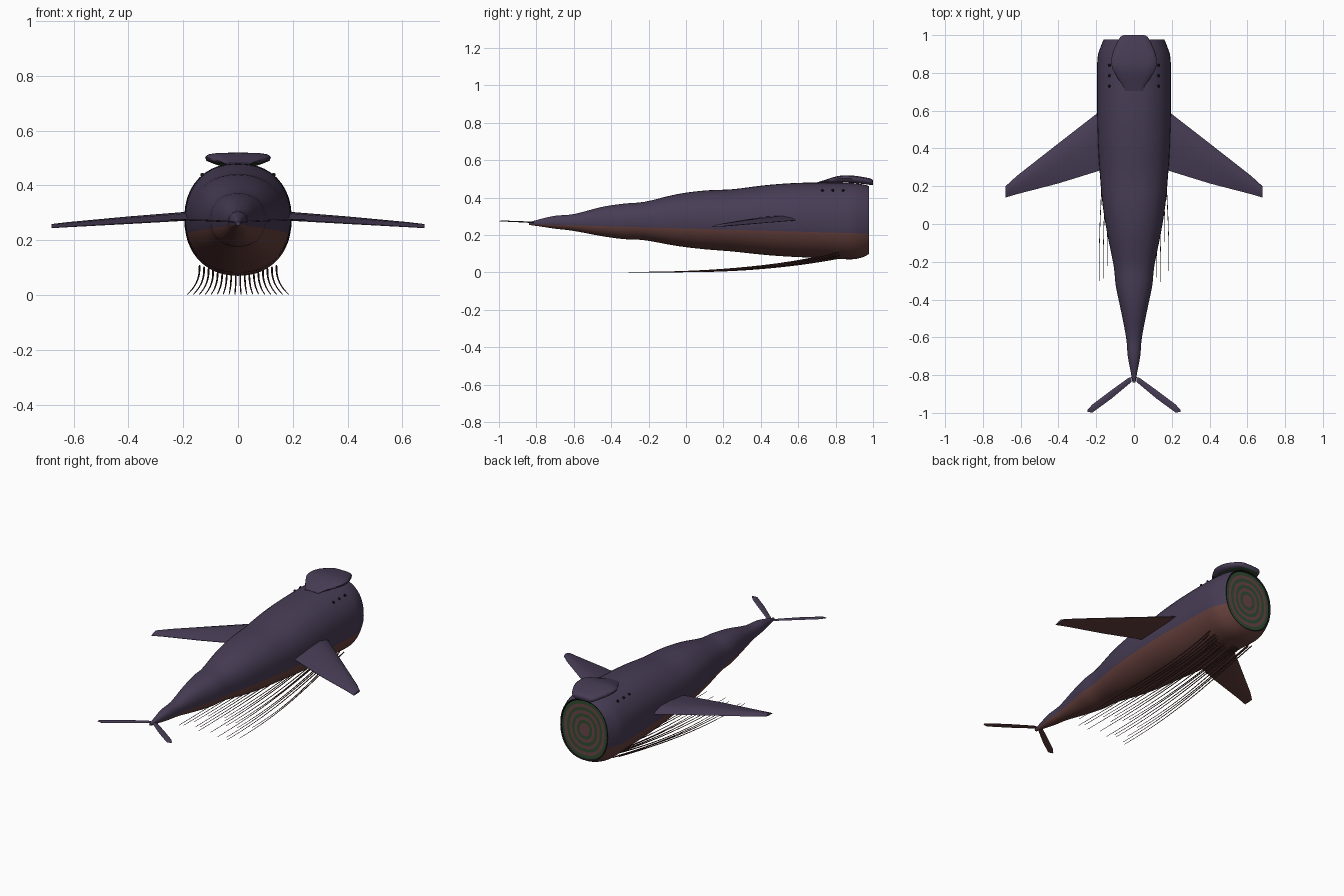
import bpy, bmesh, random
from math import sin, cos, asin, pi, copysign
from mathutils import Vector

random.seed(4)
if "Cube" in bpy.data.objects:
    bpy.data.objects.remove(bpy.data.objects["Cube"])


def material(name, rgb):
    m = bpy.data.materials.new(name)
    m.use_nodes = True
    m.diffuse_color = (*rgb, 1)
    m.node_tree.nodes["Principled BSDF"].inputs["Base Color"].default_value = (*rgb, 1)
    return m


PURPLE = material("dusky purple skin", (0.064, 0.046, 0.092))
BROWN = material("red brown belly", (0.135, 0.053, 0.047))
BLACK = material("near black", (0.006, 0.005, 0.006))
STRAND = material("dark brown strands", (0.08, 0.03, 0.027))
GREEN = material("dark green flesh", (0.03, 0.07, 0.03))
PINK = material("dull pink flesh", (0.14, 0.06, 0.065))


def finish(name, bm, mats, angle=40):
    bmesh.ops.recalc_face_normals(bm, faces=bm.faces)
    me = bpy.data.meshes.new(name)
    bm.to_mesh(me)
    bm.free()
    ob = bpy.data.objects.new(name, me)
    bpy.context.collection.objects.link(ob)
    for m in mats:
        me.materials.append(m)
    bpy.ops.object.select_all(action="DESELECT")
    bpy.context.view_layer.objects.active = ob
    ob.select_set(True)
    bpy.ops.object.shade_smooth_by_angle(angle=angle * pi / 180)


def loft(bm, rings, rule, caps=(True, True)):
    """Skin closed rings of points; rule(ring, side) gives the material index."""
    vs = [[bm.verts.new(p) for p in r] for r in rings]
    n = len(vs[0])
    for k, (a, b) in enumerate(zip(vs, vs[1:])):
        for i in range(n):
            j = (i + 1) % n
            bm.faces.new((a[i], a[j], b[j], b[i])).material_index = rule(k, i)
    for use, ring, k in zip(caps, (vs[0], vs[-1]), (0, len(vs) - 2)):
        if use:
            bm.faces.new(ring).material_index = rule(k, 0)


def smooth_path(pts, steps):
    """Catmull-Rom samples through the points."""
    p = [Vector(q) for q in pts]
    p = [p[0]] + p + [p[-1]]
    out = []
    for a, b, c, d in zip(p, p[1:], p[2:], p[3:]):
        for s in range(steps):
            t = s / steps
            out.append(0.5 * (2 * b + (c - a) * t + (2 * a - 5 * b + 4 * c - d) * t * t
                              + (3 * b - a - 3 * c + d) * t ** 3))
    return out + [p[-1]]


# Body: stations of (y, top, bottom, half width)
stations = [(-0.84, 0.268, 0.254, 0.008), (-0.78, 0.285, 0.246, 0.018),
            (-0.70, 0.303, 0.234, 0.033), (-0.60, 0.312, 0.222, 0.042),
            (-0.45, 0.350, 0.194, 0.071), (-0.33, 0.368, 0.178, 0.096),
            (-0.22, 0.378, 0.172, 0.108), (-0.05, 0.418, 0.142, 0.142),
            (0.10, 0.438, 0.124, 0.166), (0.25, 0.445, 0.112, 0.180),
            (0.42, 0.466, 0.094, 0.191), (0.58, 0.478, 0.083, 0.195),
            (0.75, 0.481, 0.077, 0.196), (0.88, 0.478, 0.070, 0.193),
            (0.94, 0.472, 0.080, 0.176), (0.978, 0.462, 0.098, 0.160)]
HALF = 24
FULLNESS = 0.91


def power(v, e):
    return copysign(abs(v) ** e, v)


def section(y, top, bottom, w, scale=1.0):
    """Slightly squared oval whose points meet the belly colour line."""
    c, h = (top + bottom) / 2, (top - bottom) / 2
    line = 0.235 - 0.028 * y
    a0 = asin(power(max(-0.9, min(0.9, (line - c) / h)), 1 / FULLNESS))
    angles = [a0 + (pi - 2 * a0) * i / HALF for i in range(HALF)]
    angles += [pi - a0 + (pi + 2 * a0) * i / HALF for i in range(HALF)]
    return [(w * scale * power(cos(a), FULLNESS), y,
             c + h * scale * power(sin(a), FULLNESS)) for a in angles]


bm = bmesh.new()
loft(bm, [section(*p) for p in smooth_path(stations, 4)],
     lambda k, i: int(i >= HALF), (True, False))
finish("body", bm, [PURPLE, BROWN])

# Mouth: dark rim and broad bands of flesh just inside the open front
front, *oval = stations[-1]
BANDS = 9
scales = [1] + [0.95 * (1 - k / BANDS) for k in range(BANDS)]
bm = bmesh.new()
loft(bm, [section(front - 0.006 * (k > 0), *oval, s) for k, s in enumerate(scales)],
     lambda k, i: 0 if k == 0 else 1 + k % 2, (False, True))
finish("mouth_bands", bm, [BLACK, PINK, GREEN], 20)

# Head plate: stations of (y, bottom, top, half width)
plate = [(0.703, 0.474, 0.482, 0.045), (0.74, 0.478, 0.494, 0.064),
         (0.79, 0.479, 0.510, 0.098), (0.84, 0.479, 0.519, 0.119),
         (0.90, 0.476, 0.517, 0.115), (0.96, 0.470, 0.508, 0.090),
         (0.99, 0.466, 0.501, 0.072), (1.0, 0.468, 0.494, 0.055)]
outline = [(-1, 0.6), (-0.9, 0.85), (-0.6, 0.98), (0, 1), (0.6, 0.98), (0.9, 0.85),
           (1, 0.6), (0.96, 0.28), (0.75, 0.04), (-0.75, 0.04), (-0.96, 0.28)]
bm = bmesh.new()
loft(bm, [[(w * u, y, lo + (hi - lo) * v) for u, v in outline]
          for y, lo, hi, w in smooth_path(plate, 3)],
     lambda k, i: int(i == 8))
finish("head_plate", bm, [PURPLE, GREEN], 65)

# Foil: rounded upper side and nearly flat lower side, from lead to trail
upper = [(0, 0), (0.06, 0.45), (0.25, 1), (0.55, 0.85), (0.85, 0.4), (1, 0.1)]
foil = upper + [(u, -0.2 * v) for u, v in reversed(upper[1:])]


def fin(name, sections, side):
    """Sections of (x, lead y, trail y, lead z, trail z, thickness)."""
    bm = bmesh.new()
    loft(bm, [[(side * x, a + (b - a) * u, za + (zb - za) * u + t * v) for u, v in foil]
              for x, a, b, za, zb, t in sections], lambda k, i: int(i >= len(upper)))
    finish(name, bm, [PURPLE, BROWN], 60)


for word, s in (("left", 1), ("right", -1)):
    fin(word + "_flipper", [(0.12, 0.63, 0.31, 0.284, 0.278, 0.027),
                            (0.19, 0.59, 0.28, 0.279, 0.272, 0.026),
                            (0.40, 0.427, 0.215, 0.266, 0.260, 0.022),
                            (0.62, 0.255, 0.158, 0.252, 0.248, 0.015),
                            (0.68, 0.20, 0.14, 0.248, 0.244, 0.012)], s)
    fin(word + "_fluke", [(0.012, -0.81, -0.835, 0.264, 0.264, 0.004),
                          (0.03, -0.815, -0.85, 0.266, 0.266, 0.005),
                          (0.12, -0.88, -0.925, 0.270, 0.270, 0.005),
                          (0.22, -0.955, -0.998, 0.273, 0.273, 0.004),
                          (0.247, -0.985, -0.995, 0.274, 0.274, 0.003)], s)
    # Row of three small eyes
    for k in range(3):
        bm = bmesh.new()
        bmesh.ops.create_uvsphere(bm, u_segments=12, v_segments=8, radius=0.0075)
        bmesh.ops.translate(bm, verts=bm.verts, vec=(s * 0.13, 0.73 + 0.055 * k, 0.438))
        finish(f"{word}_eye_{k + 1}", bm, [BLACK])

# Trailing strands: hang from the chin, sweep back and fan out
STRANDS = 18
for k in range(STRANDS):
    f = 2 * k / (STRANDS - 1) - 1
    start = 0.86 - 0.08 * random.random()
    end = -0.33 + 0.27 * random.random()
    z0 = 0.08 + 0.026 * f * f
    curve = bpy.data.curves.new("strand", "CURVE")
    curve.dimensions = "3D"
    curve.bevel_depth = 0.0034
    curve.bevel_resolution = 1
    spline = curve.splines.new("POLY")
    spline.points.add(16)
    for i, p in enumerate(spline.points):
        t = i / 16
        drop = 1 - (1 - t) ** 2.3
        p.co = (f * (0.14 + 0.045 * drop ** 2.5), start + (end - start) * t,
                z0 + (0.002 - z0) * drop, 1)
        p.radius = 1 - 0.65 * t
    curve.materials.append(STRAND)
    ob = bpy.data.objects.new(f"chin_strand_{k + 1}", curve)
    bpy.context.collection.objects.link(ob)
